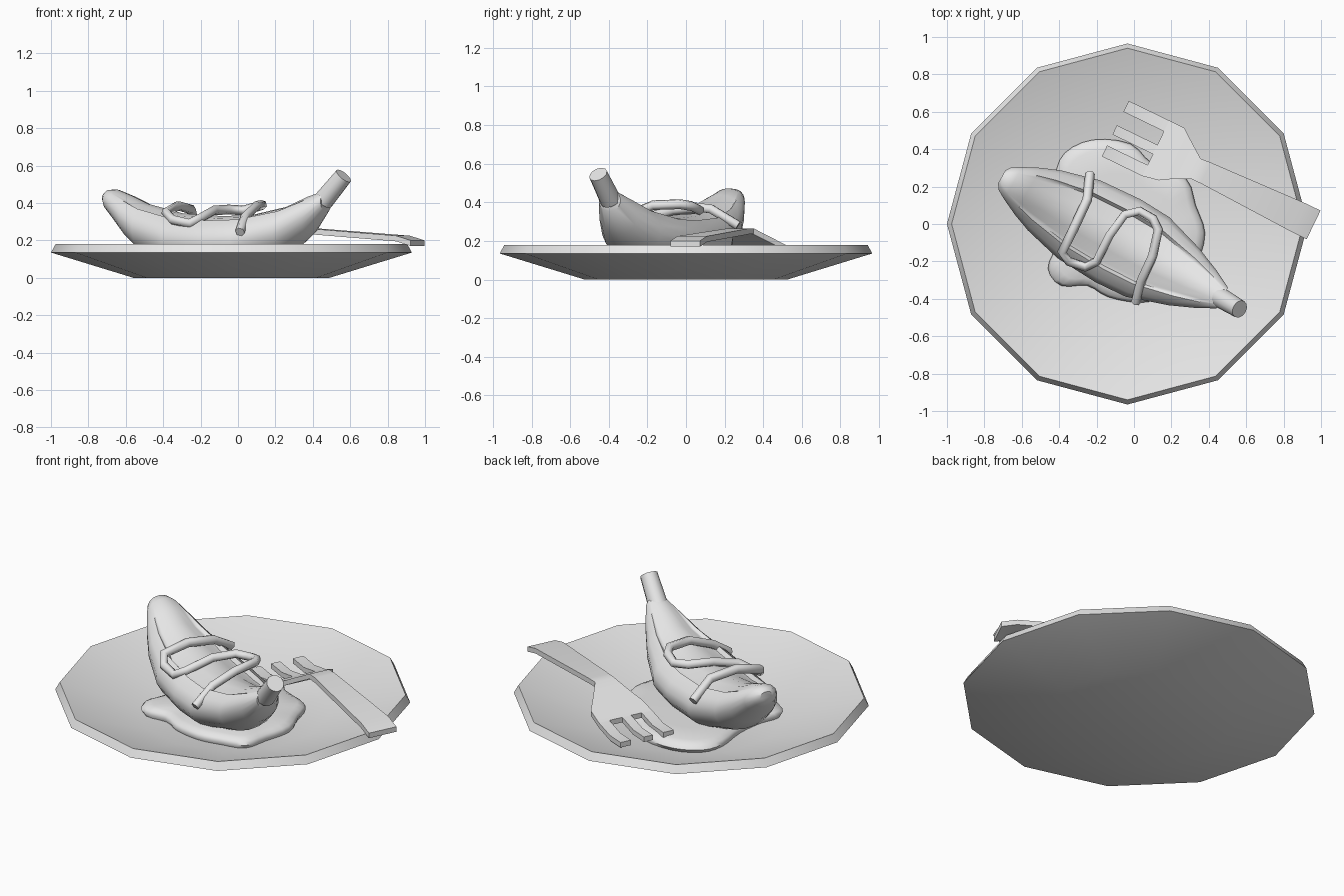
import bpy, bmesh, math
from math import pi, cos, sin
from mathutils import Vector

if bpy.data.objects.get("Cube"):
    bpy.data.objects.remove(bpy.data.objects["Cube"])

grey = bpy.data.materials.new("light_grey")
grey.use_nodes = True
colour = (0.8, 0.8, 0.8, 1)
grey.diffuse_color = colour
grey.node_tree.nodes["Principled BSDF"].inputs["Base Color"].default_value = colour


def finish(name, bm, angle=40):
    bmesh.ops.recalc_face_normals(bm, faces=bm.faces)
    mesh = bpy.data.meshes.new(name)
    bm.to_mesh(mesh)
    bm.free()
    obj = bpy.data.objects.new(name, mesh)
    bpy.context.collection.objects.link(obj)
    mesh.materials.append(grey)
    bpy.ops.object.select_all(action="DESELECT")
    obj.select_set(True)
    bpy.context.view_layer.objects.active = obj
    bpy.ops.object.shade_smooth_by_angle(angle=math.radians(angle))
    return obj


def loft(name, rings, angle=40):
    """Skin a list of closed rings and cap both ends."""
    bm = bmesh.new()
    rows = [[bm.verts.new(p) for p in ring] for ring in rings]
    for a, b in zip(rows, rows[1:]):
        for i in range(len(a)):
            j = (i + 1) % len(a)
            bm.faces.new((a[i], a[j], b[j], b[i]))
    bm.faces.new(rows[0])
    bm.faces.new(rows[-1])
    return finish(name, bm, angle)


# Twelve-sided plate, turned from an outer and inner profile
def plate_ring(r, z):
    return [(-0.035 + r * cos(i * pi / 6), r * sin(i * pi / 6), z) for i in range(12)]


plate_profile = [(0.525, 0), (0.965, 0.135), (0.94, 0.18), (0.52, 0.045)]
loft("plate", [plate_ring(r, z) for r, z in plate_profile], 31)


# Sauce puddle: a wavy outline with a rounded edge
outline = [(-0.42, 0.25), (-0.37, 0.38), (-0.22, 0.45), (-0.02, 0.43), (0.1, 0.32),
           (0.28, 0.24), (0.33, 0.1), (0.38, -0.05), (0.34, -0.22), (0.3, -0.36),
           (0.16, -0.4), (0.02, -0.42), (-0.14, -0.39), (-0.25, -0.33), (-0.39, -0.33),
           (-0.46, -0.24), (-0.42, -0.12), (-0.4, 0.05)]


def spline(points, steps=3):
    """Closed Catmull-Rom curve through the points."""
    out, n = [], len(points)
    for i in range(n):
        a, b, c, d = (Vector(points[(i + k) % n]) for k in (-1, 0, 1, 2))
        for s in range(steps):
            t = s / steps
            out.append(0.5 * (2 * b + (c - a) * t + (2 * a - 5 * b + 4 * c - d) * t * t
                              + (3 * b - a - 3 * c + d) * t ** 3))
    return out


edge = spline(outline)
loft("sauce_puddle", [[(p.x * k, p.y * k, z) for p in edge]
                      for k, z in [(0.97, 0.04), (1, 0.065), (0.97, 0.085),
                                   (0.88, 0.1), (0.6, 0.105)]], 60)

# Banana: stations hold distance along, half width, centre height, half height, opening
axis = Vector((0.877, -0.481, 0))
side = Vector((0.481, 0.877, 0))
middle = Vector((-0.085, -0.09, 0))
stations = [(-0.71, 0.04, 0.425, 0.03, 0), (-0.69, 0.07, 0.415, 0.055, 0),
            (-0.64, 0.1, 0.39, 0.082, 0), (-0.55, 0.145, 0.325, 0.115, 0.15),
            (-0.45, 0.185, 0.265, 0.14, 0.7), (-0.24, 0.24, 0.205, 0.155, 1),
            (0, 0.255, 0.195, 0.15, 1), (0.18, 0.245, 0.2, 0.15, 1),
            (0.4, 0.175, 0.255, 0.135, 0.7), (0.54, 0.115, 0.335, 0.105, 0.15),
            (0.635, 0.064, 0.41, 0.058, 0)]

# Cross-section: peel wall, lip, groove and domed fruit; it closes up at the ends
rim = math.radians(48)
wall = [rim - i * (pi + 2 * rim) / 14 for i in range(15)]
groove = [(-0.6, 0.6), (-0.52, 0.62), (-0.28, 0.82), (0, 0.9), (0.28, 0.82),
          (0.52, 0.62), (0.6, 0.6)]


def section(t, w, zc, h, opening):
    pts = [(cos(a), sin(a)) for a in wall]
    for u, v in groove:
        closed = math.sqrt(1 - u * u)
        pts.append((u, closed + (v - closed) * opening))
    return [middle + axis * t + side * (w * u) + Vector((0, 0, zc + h * v)) for u, v in pts]


loft("banana", [section(*s) for s in stations], 42)

# Stem: a short straight cylinder
start, end = Vector((0.455, -0.39, 0.41)), Vector((0.565, -0.455, 0.545))
turn = (end - start).to_track_quat("Z", "Y")
loft("banana_stem", [[p + turn @ Vector((r * cos(i * pi / 6), r * sin(i * pi / 6), 0))
                      for i in range(12)] for p, r in ((start, 0.055), (end, 0.049))])

# Drizzle: a zigzag tube laid over the fruit
path = [(-0.235, 0.27, 0.28), (-0.25, 0.13, 0.365), (-0.32, -0.02, 0.385),
        (-0.385, -0.15, 0.35), (-0.35, -0.2, 0.31), (-0.26, -0.23, 0.29),
        (-0.2, -0.2, 0.32), (-0.13, -0.06, 0.36), (-0.05, 0.05, 0.365),
        (0.03, 0.07, 0.36), (0.1, 0.03, 0.38), (0.13, -0.03, 0.39),
        (0.1, -0.17, 0.385), (0.04, -0.3, 0.33), (0.01, -0.42, 0.245)]
curve = bpy.data.curves.new("drizzle", "CURVE")
curve.dimensions = "3D"
curve.bevel_depth = 0.026
curve.bevel_resolution = 1
curve.use_fill_caps = True
line = curve.splines.new("POLY")
line.points.add(len(path) - 1)
for point, co in zip(line.points, path):
    point.co = (*co, 1)
    point.radius = 1
curve.materials.append(grey)
drizzle = bpy.data.objects.new("drizzle", curve)
bpy.context.collection.objects.link(drizzle)

# Fork: local frame running from the tines to the handle end
fork_origin = Vector((-0.1, 0.51, 0))
along = Vector((0.9, -0.437, 0))
across = Vector((0.437, 0.9, 0))


def bar(name, rows, thick=0.03):
    """Flat strip; rows hold distance along, low edge, high edge and top height."""
    rings = []
    for s, lo, hi, z in rows:
        a, b = (fork_origin + along * s + across * m + Vector((0, 0, z)) for m in (lo, hi))
        down = Vector((0, 0, thick))
        rings.append([a, b, b - down, a - down])
    return loft(name, rings, 30)


bar("fork_handle", [(0.24, -0.165, 0.165, 0.145), (0.33, -0.147, 0.165, 0.18),
                    (0.39, -0.11, 0.12, 0.215), (0.48, -0.065, 0.055, 0.265),
                    (0.54, -0.064, 0.06, 0.265), (1.09, -0.085, 0.085, 0.225),
                    (1.178, -0.085, 0.085, 0.2)])
for i, (lo, hi) in enumerate([(0.1, 0.165), (-0.035, 0.02), (-0.165, -0.1)]):
    bar("fork_tine_%d" % (i + 1), [(0, lo, hi, 0.125), (0.12, lo, hi, 0.12),
                                   (0.24, lo, hi, 0.145)])
